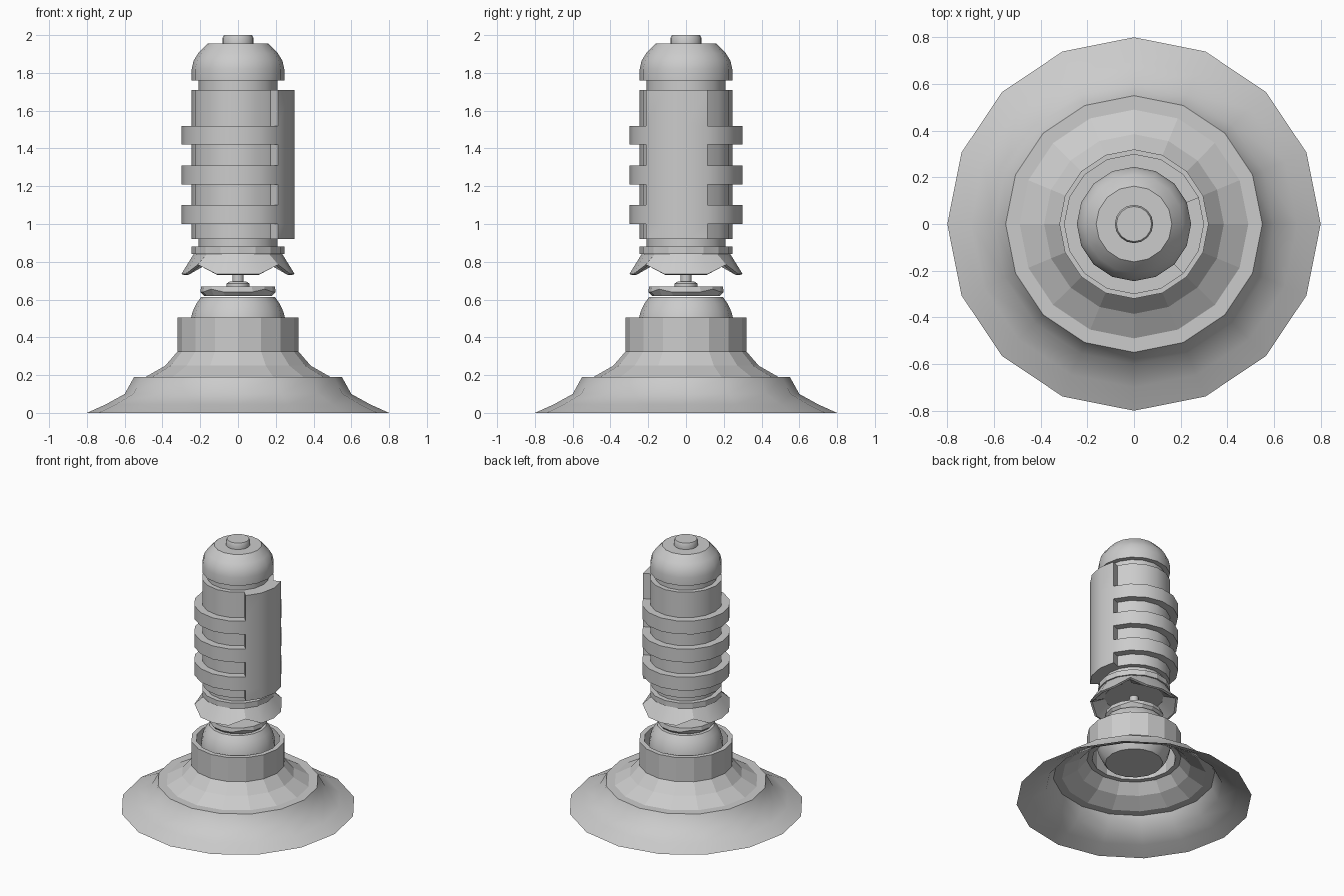
import bpy, bmesh
from math import sin, cos, radians, degrees, atan2, hypot

if "Cube" in bpy.data.objects:
    bpy.data.objects.remove(bpy.data.objects["Cube"])

SEGS = 16


def lathe(name, profile, smooth=30, edit=None):
    """Spin (radius, z[, lift at the four diagonals]) points, bottom to top, about z."""
    bm = bmesh.new()
    rows = []
    for r, z, *lift in profile:
        row = []
        for i in range(SEGS):
            a = radians(i * 360 / SEGS)
            dz = lift[0] if lift and i % 4 == 2 else 0
            row.append(bm.verts.new((r * cos(a), r * sin(a), z + dz)))
        rows.append(row)
    for lo, hi in zip(rows, rows[1:]):
        for i in range(SEGS):
            j = (i + 1) % SEGS
            bm.faces.new((lo[i], lo[j], hi[j], hi[i]))
    bmesh.ops.remove_doubles(bm, verts=bm.verts[:], dist=0.0001)
    if edit:
        edit(bm)
    me = bpy.data.meshes.new(name)
    bm.to_mesh(me)
    bm.free()
    ob = bpy.data.objects.new(name, me)
    bpy.context.collection.objects.link(ob)
    if smooth:
        bpy.ops.object.select_all(action='DESELECT')
        ob.select_set(True)
        bpy.context.view_layer.objects.active = ob
        bpy.ops.object.shade_smooth_by_angle(angle=radians(smooth))
    return ob


# Suction-cup base: open flared skirt, faceted shoulder, collar socket
lathe("base_skirt", [(0.8, 0), (0.70, 0.045), (0.6, 0.10), (0.55, 0.19)], smooth=60)
lathe("base_shoulder", [(0.55, 0.19), (0.49, 0.19), (0.385, 0.25), (0.32, 0.325)], smooth=0)
lathe("collar", [(0.285, 0.32), (0.32, 0.32), (0.32, 0.505), (0.285, 0.505), (0.285, 0.32)], smooth=0)

# Ball seated in the collar
BALL_R, BALL_Z = 0.255, 0.45
ball = [(BALL_R * cos(radians(t)), BALL_Z + BALL_R * sin(radians(t)))
        for t in range(-40, 46, 10)]
lathe("ball_joint", [(0, ball[0][1])] + ball + [(0, ball[-1][1])])

# Wavy disc, knob and thin rod on top of the ball
lathe("wavy_disc", [(0, 0.62), (0.18, 0.62), (0.2, 0.64, 0.015), (0.195, 0.67), (0, 0.67)], smooth=0)
lathe("rod", [(0.06, 0.67), (0.06, 0.685), (0.045, 0.695), (0.03, 0.695), (0.03, 0.81)])

# Scalloped bell under the body
lathe("scalloped_bell", [(0, 0.80), (0.20, 0.80), (0.285, 0.73, 0.05), (0.3, 0.735, 0.05),
                         (0.235, 0.84), (0.245, 0.84), (0.245, 0.88), (0, 0.88)], smooth=20)


# Body: ring bands and a vertical panel extruded out of one cylinder
def raise_bands(bm):
    picked = []
    for f in bm.faces:
        c = f.calc_center_median()
        if hypot(c.x, c.y) < 0.235 or abs(f.normal.z) > 0.5:
            continue
        in_panel = -45 < degrees(atan2(c.y, c.x)) < 22.5
        in_ring = any(lo < c.z < lo + 0.1 for lo in (1.0, 1.21, 1.42))
        if in_panel or in_ring:
            picked.append(f)
    out = bmesh.ops.extrude_face_region(bm, geom=picked)
    bmesh.ops.delete(bm, geom=[f for f in picked if f.is_valid], context='FACES_ONLY')
    for v in out["geom"]:
        if isinstance(v, bmesh.types.BMVert):
            v.co.x *= 0.3 / 0.245
            v.co.y *= 0.3 / 0.245


def body_edit(bm):
    bm.normal_update()
    raise_bands(bm)


levels = [0.92, 1.0, 1.1, 1.21, 1.31, 1.42, 1.52, 1.71]
lathe("body", [(0.21, 0.88), (0.21, 0.92)] + [(0.245, z) for z in levels]
      + [(0.21, 1.71), (0.21, 1.76)], edit=body_edit)

# Rounded cap and button
lathe("cap", [(0, 1.76), (0.245, 1.76), (0.245, 1.82), (0.235, 1.865), (0.21, 1.905),
              (0.162, 1.955), (0, 1.955)])
lathe("button", [(0.082, 1.955), (0.082, 1.985), (0.075, 2.0), (0, 2.0)], smooth=40)
